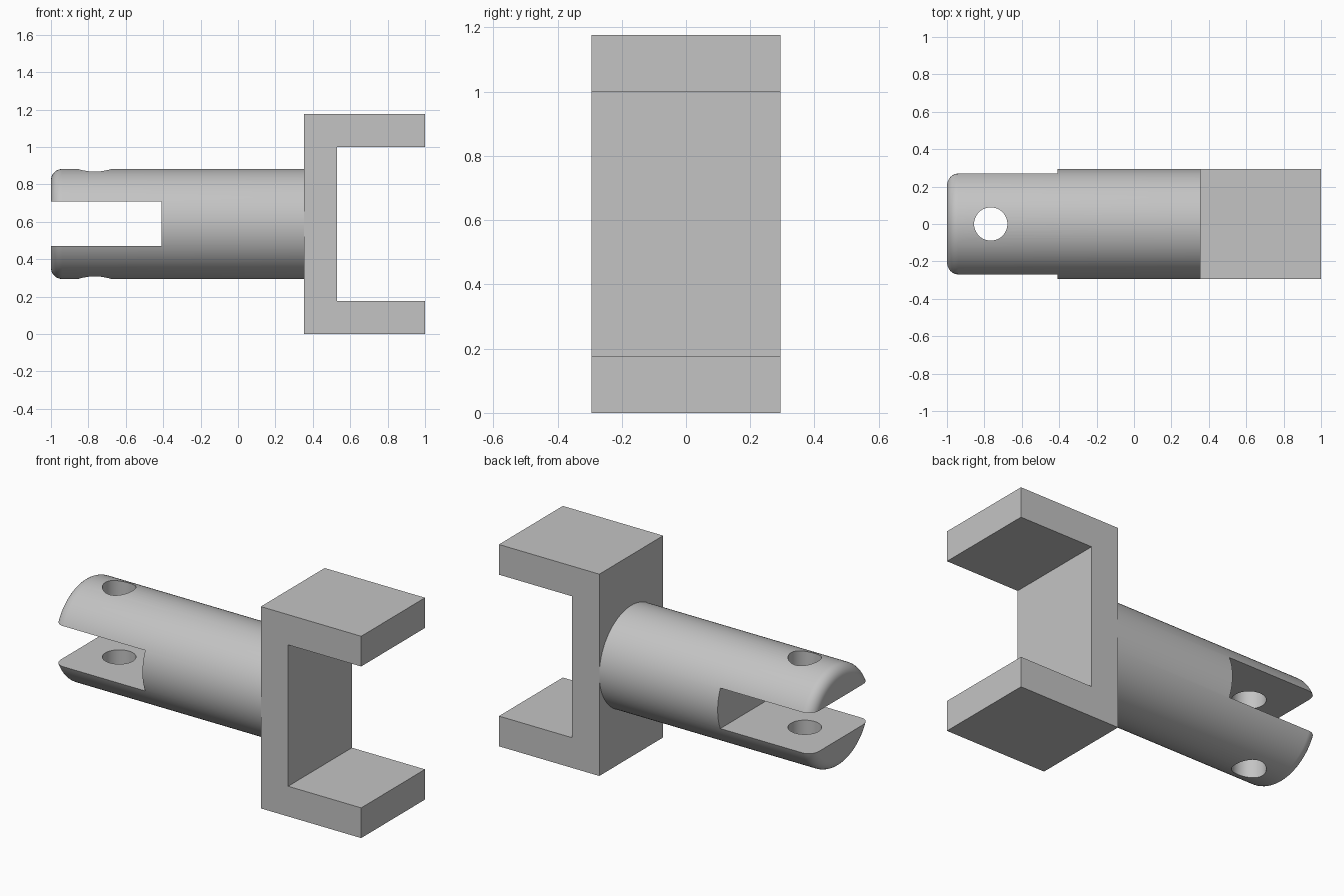
import bpy
import bmesh
from math import sin, cos, pi, radians
from mathutils import Matrix, Vector

if "Cube" in bpy.data.objects:
    bpy.data.objects.remove(bpy.data.objects["Cube"], do_unlink=True)

AXIS_Z = 0.588      # height of the shaft axis
RADIUS = 0.294
BRACKET_X = 0.353   # back plane of the bracket
WALL = 0.176
FILLET = 0.06

grey = bpy.data.materials.new("plain grey")
grey.use_nodes = True
colour = (0.55, 0.55, 0.55, 1)
grey.diffuse_color = colour
grey.node_tree.nodes["Principled BSDF"].inputs["Base Color"].default_value = colour


def make_object(name, bm):
    bmesh.ops.recalc_face_normals(bm, faces=bm.faces)
    mesh = bpy.data.meshes.new(name)
    bm.to_mesh(mesh)
    bm.free()
    mesh.materials.append(grey)
    obj = bpy.data.objects.new(name, mesh)
    bpy.context.collection.objects.link(obj)
    return obj


def cut(target, cutter):
    mod = target.modifiers.new(cutter.name, 'BOOLEAN')
    mod.operation = 'DIFFERENCE'
    mod.solver = 'EXACT'
    mod.object = cutter
    bpy.context.view_layer.objects.active = target
    bpy.ops.object.modifier_apply(modifier=mod.name)
    bpy.data.objects.remove(cutter, do_unlink=True)


# U-shaped bracket: side profile extruded across the width
bm = bmesh.new()
top = 2 * AXIS_Z
inner = BRACKET_X + WALL
profile = [(BRACKET_X, 0), (1, 0), (1, WALL), (inner, WALL),
           (inner, top - WALL), (1, top - WALL), (1, top), (BRACKET_X, top)]
face = bm.faces.new([bm.verts.new((x, -RADIUS, z)) for x, z in profile])
side = bmesh.ops.extrude_face_region(bm, geom=[face])
bmesh.ops.translate(bm, vec=(0, 2 * RADIUS, 0),
                    verts=[v for v in side["geom"] if isinstance(v, bmesh.types.BMVert)])
make_object("bracket", bm)

# Round shaft with a rounded free end: profile revolved about the x axis
bm = bmesh.new()
outline = [(-1, 0)]
for i in range(9):
    a = i / 8 * pi / 2
    outline.append((-1 + FILLET * (1 - sin(a)), RADIUS - FILLET * (1 - cos(a))))
outline = [outline[0]] + sorted(outline[1:])
outline += [(BRACKET_X + 0.01, RADIUS), (BRACKET_X + 0.01, 0)]
verts = [bm.verts.new((x, 0, AXIS_Z + r)) for x, r in outline]
edges = [bm.edges.new(pair) for pair in zip(verts, verts[1:])]
bmesh.ops.spin(bm, geom=verts + edges, cent=(0, 0, AXIS_Z), axis=(1, 0, 0),
               angle=2 * pi, steps=96)
bmesh.ops.remove_doubles(bm, verts=bm.verts, dist=0.0001)
shaft = make_object("forked_shaft", bm)

# Slot that splits the free end into two prongs
bm = bmesh.new()
bmesh.ops.create_cube(bm, size=1, matrix=Matrix.Translation((-0.81, 0, AXIS_Z + 0.001))
                      @ Matrix.Diagonal((0.8, 1, 0.236, 1)))
cut(shaft, make_object("slot_cutter", bm))

# Vertical pin hole through both prongs
bm = bmesh.new()
bmesh.ops.create_cone(bm, cap_ends=True, segments=48, radius1=0.089, radius2=0.089,
                      depth=1, matrix=Matrix.Translation((-0.766, 0, AXIS_Z)))
cut(shaft, make_object("pin_hole_cutter", bm))

bpy.ops.object.select_all(action='DESELECT')
shaft.select_set(True)
bpy.context.view_layer.objects.active = shaft
bpy.ops.object.shade_smooth_by_angle(angle=radians(30))
